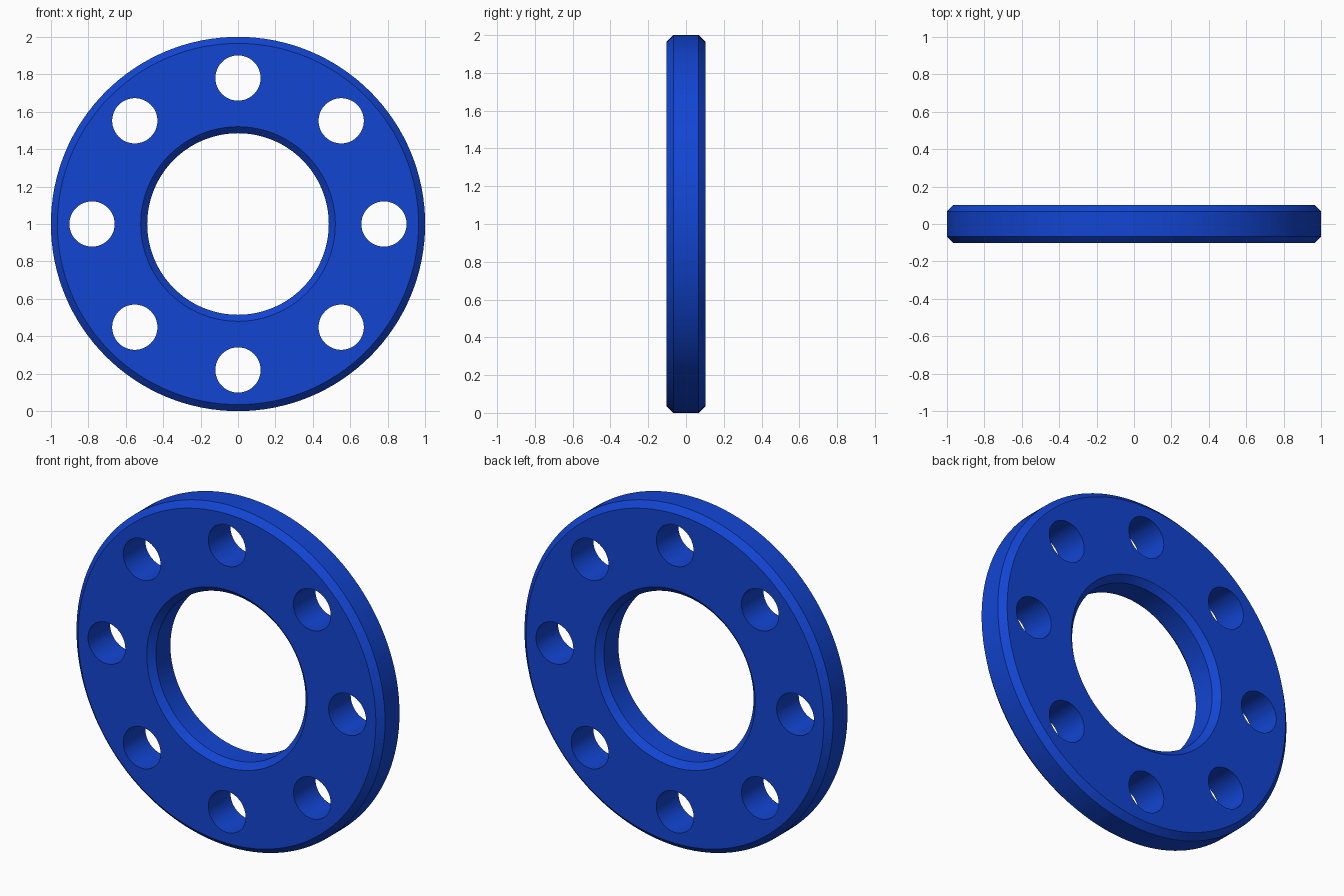
import bpy, bmesh
from math import sin, cos, pi, radians
from mathutils import Matrix

if "Cube" in bpy.data.objects:
    bpy.data.objects.remove(bpy.data.objects["Cube"])

SEG = 128          # sides of the ring
HALF = 0.102       # half thickness
CH = 0.035         # chamfer size
R_OUT, R_IN = 1.0, 0.485
HOLES, HOLE_R, BOLT_R = 8, 0.121, 0.78


def mesh_object(name, bm):
    bmesh.ops.recalc_face_normals(bm, faces=bm.faces[:])
    me = bpy.data.meshes.new(name)
    bm.to_mesh(me)
    bm.free()
    ob = bpy.data.objects.new(name, me)
    bpy.context.collection.objects.link(ob)
    return ob


# Ring: chamfered section (radius, y) swept round the y axis
section = [(R_OUT - CH, -HALF), (R_OUT, -HALF + CH), (R_OUT, HALF - CH), (R_OUT - CH, HALF),
           (R_IN + CH, HALF), (R_IN, HALF - CH), (R_IN, -HALF + CH), (R_IN + CH, -HALF)]
bm = bmesh.new()
rings = []
for i in range(SEG):
    a = 2 * pi * i / SEG
    rings.append([bm.verts.new((r * cos(a), y, 1 + r * sin(a))) for r, y in section])
for i in range(SEG):
    p, q = rings[i], rings[(i + 1) % SEG]
    for j in range(len(section)):
        k = (j + 1) % len(section)
        bm.faces.new((p[j], p[k], q[k], q[j]))
flange = mesh_object("flange_ring", bm)

# Cutters for the circle of bolt holes
bm = bmesh.new()
for i in range(HOLES):
    a = 2 * pi * i / HOLES
    place = Matrix.Translation((BOLT_R * cos(a), 0, 1 + BOLT_R * sin(a)))
    bmesh.ops.create_cone(bm, cap_ends=True, segments=48, radius1=HOLE_R, radius2=HOLE_R,
                          depth=0.6, matrix=place @ Matrix.Rotation(pi / 2, 4, 'X'))
cutter = mesh_object("bolt_hole_cutter", bm)
cutter.hide_render = True

# Cut the holes, then remove the cutter
mod = flange.modifiers.new("bolt_holes", 'BOOLEAN')
mod.operation = 'DIFFERENCE'
mod.solver = 'EXACT'
mod.object = cutter
bpy.context.view_layer.objects.active = flange
flange.select_set(True)
bpy.ops.object.modifier_apply(modifier=mod.name)
bpy.data.objects.remove(cutter)

# Blue finish, smooth curves with crisp chamfer edges
blue = bpy.data.materials.new("blue")
blue.diffuse_color = (0.006, 0.06, 0.65, 1)
blue.use_nodes = True
blue.node_tree.nodes["Principled BSDF"].inputs["Base Color"].default_value = blue.diffuse_color
flange.data.materials.clear()
flange.data.materials.append(blue)
bpy.ops.object.shade_smooth_by_angle(angle=radians(30))
